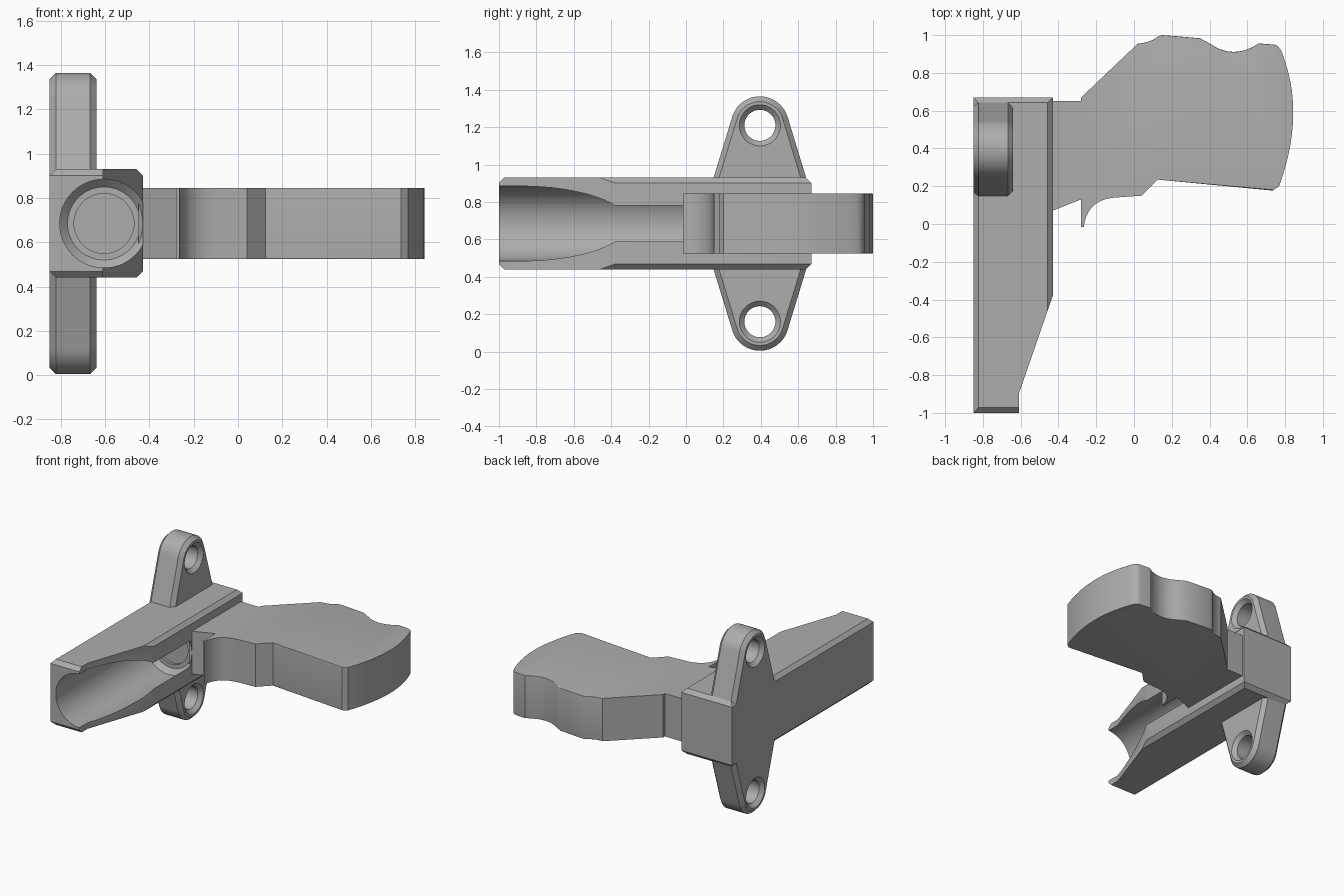
import bpy, bmesh
from math import sin, cos, radians
from mathutils import Vector, Matrix

if "Cube" in bpy.data.objects:
    bpy.data.objects.remove(bpy.data.objects["Cube"])

grey = bpy.data.materials.new("plain grey")
grey.use_nodes = True
grey.diffuse_color = (0.42, 0.42, 0.42, 1)
grey.node_tree.nodes["Principled BSDF"].inputs["Base Color"].default_value = grey.diffuse_color

BORE_X, MID_Z = -0.605, 0.685
LUG_Y, HOLE_OFFSET = 0.395, 0.525


def finish(name, bm):
    bmesh.ops.recalc_face_normals(bm, faces=bm.faces)
    mesh = bpy.data.meshes.new(name)
    bm.to_mesh(mesh)
    bm.free()
    mesh.materials.append(grey)
    obj = bpy.data.objects.new(name, mesh)
    bpy.context.collection.objects.link(obj)
    return obj


def prism(name, points, axis, low, high, bevel=0, segments=1, rule=None):
    """Extrude an outline along x or z and bevel the chosen rim edges."""
    def place(p, h):
        return (h, *p) if axis == "x" else (*p, h)
    bm = bmesh.new()
    face = bm.faces.new([bm.verts.new(place(p, low)) for p in points])
    top = bmesh.ops.extrude_face_region(bm, geom=[face])["geom"]
    shift = Vector(place((0, 0), high - low))
    bmesh.ops.translate(bm, vec=shift, verts=[v for v in top if isinstance(v, bmesh.types.BMVert)])
    if bevel:
        k = 0 if axis == "x" else 2
        rim = [e for e in bm.edges if abs(e.verts[0].co[k] - e.verts[1].co[k]) < 1e-5
               and (rule is None or rule((e.verts[0].co + e.verts[1].co) / 2))]
        bmesh.ops.bevel(bm, geom=rim, offset=bevel, segments=segments, profile=0.5,
                        affect="EDGES", clamp_overlap=True)
    return finish(name, bm)


def lathe(name, profile, axis, centre, steps=64):
    """Closed turned solid from (radius, position) pairs along x or y."""
    bm = bmesh.new()
    rings = []
    for r, t in profile:
        ring = []
        for i in range(steps):
            a, b = r * cos(radians(360 * i / steps)), r * sin(radians(360 * i / steps))
            co = (t, a, b) if axis == "x" else (a, t, b)
            ring.append(bm.verts.new(Vector(co) + Vector(centre)))
        rings.append(ring)
    for lo, hi in zip(rings, rings[1:]):
        for i in range(steps):
            j = (i + 1) % steps
            bm.faces.new((lo[i], lo[j], hi[j], hi[i]))
    bm.faces.new(rings[0])
    bm.faces.new(rings[-1])
    return finish(name, bm)


def combine(obj, tool, operation):
    mod = obj.modifiers.new("combine", "BOOLEAN")
    mod.operation, mod.solver, mod.object = operation, "EXACT", tool
    bpy.context.view_layer.objects.active = obj
    bpy.ops.object.modifier_apply(modifier=mod.name)
    bpy.data.objects.remove(tool)


def bend(a, b, c, n=8):
    """Points along a quadratic curve."""
    a, b, c = Vector(a), Vector(b), Vector(c)
    return [tuple(a * (1 - t) ** 2 + b * 2 * t * (1 - t) + c * t * t)
            for t in (i / n for i in range(n + 1))]


# Barrel block with chamfered long edges and ends
outline = [(-0.85, -1), (-0.43, -1), (-0.43, 0.67), (-0.85, 0.67)]
body = prism("barrel_body", outline, "z", 0.44, 0.93, 0.028)

# Slanted relief on the open side
wedge = prism("relief_cutter", [(-0.61, -1.2), (-0.61, -0.9), (-0.43, -0.38), (-0.3, 0), (-0.3, -1.2)],
              "z", 0.3, 1.1)
combine(body, wedge, "DIFFERENCE")

# Mounting plate with a rounded lug at each end
plate_outline = []
for start, centre_z in ((14, MID_Z + HOLE_OFFSET), (194, MID_Z - HOLE_OFFSET)):
    side = 1 if start < 90 else -1
    plate_outline.append((LUG_Y + side * 0.275, MID_Z + side * 0.155))
    for i in range(25):
        a = radians(start + 152 * i / 24)
        plate_outline.append((LUG_Y + 0.155 * cos(a), centre_z + 0.155 * sin(a)))
    plate_outline.append((LUG_Y - side * 0.275, MID_Z + side * 0.155))
plate = prism("mounting_plate", plate_outline, "x", -0.85, -0.64, 0.028)
combine(body, plate, "UNION")

# Countersunk screw holes
for side in (-1, 1):
    hole = lathe("hole_cutter", [(0.13, -0.87), (0.083, -0.823), (0.083, -0.667), (0.13, -0.62)],
                 "x", (0, LUG_Y, MID_Z + side * HOLE_OFFSET), 48)
    combine(body, hole, "DIFFERENCE")

# Stepped bore that breaks out through the open side
bore = lathe("bore_cutter", [(0.2, -1.2), (0.2, 0.045), (0.165, 0.08), (0.135, 0.08), (0.135, 0.1)],
             "y", (BORE_X, 0, MID_Z))
combine(body, bore, "DIFFERENCE")

# Handle with trigger-like hook, curved end and finger grooves
handle_outline = [(-0.45, 0.063), (-0.28, 0.13), (-0.28, -0.015), (-0.265, -0.015)]
handle_outline += bend((-0.262, 0.01), (-0.235, 0.13), (-0.1, 0.14))
handle_outline += [(0.04, 0.15), (0.125, 0.235), (0.735, 0.177)]
handle_outline += bend((0.768, 0.2), (0.9, 0.56), (0.8, 0.86), 16)
handle_outline += bend((0.79, 0.89), (0.775, 0.945), (0.74, 0.95), 5)
handle_outline += bend((0.66, 0.956), (0.53, 0.87), (0.41, 0.95), 12)
handle_outline += bend((0.35, 0.983), (0.25, 0.993), (0.15, 1.0), 2)
handle_outline += bend((0.13, 0.995), (0.09, 0.96), (0.02, 0.955), 6)
handle_outline += [(-0.28, 0.67), (-0.28, 0.65), (-0.45, 0.65)]


def rounded_rim(p):
    return (0.2 < p.x < 0.73 and p.y < 0.24) or (0.03 < p.x < 0.75 and p.y > 0.9)


handle = prism("handle", handle_outline, "z", 0.525, 0.845, 0.028, 4, rounded_rim)

# Smooth the curved surfaces while keeping hard edges
bpy.ops.object.select_all(action="DESELECT")
for obj in (body, handle):
    obj.select_set(True)
bpy.context.view_layer.objects.active = body
bpy.ops.object.shade_smooth_by_angle(angle=radians(25))
